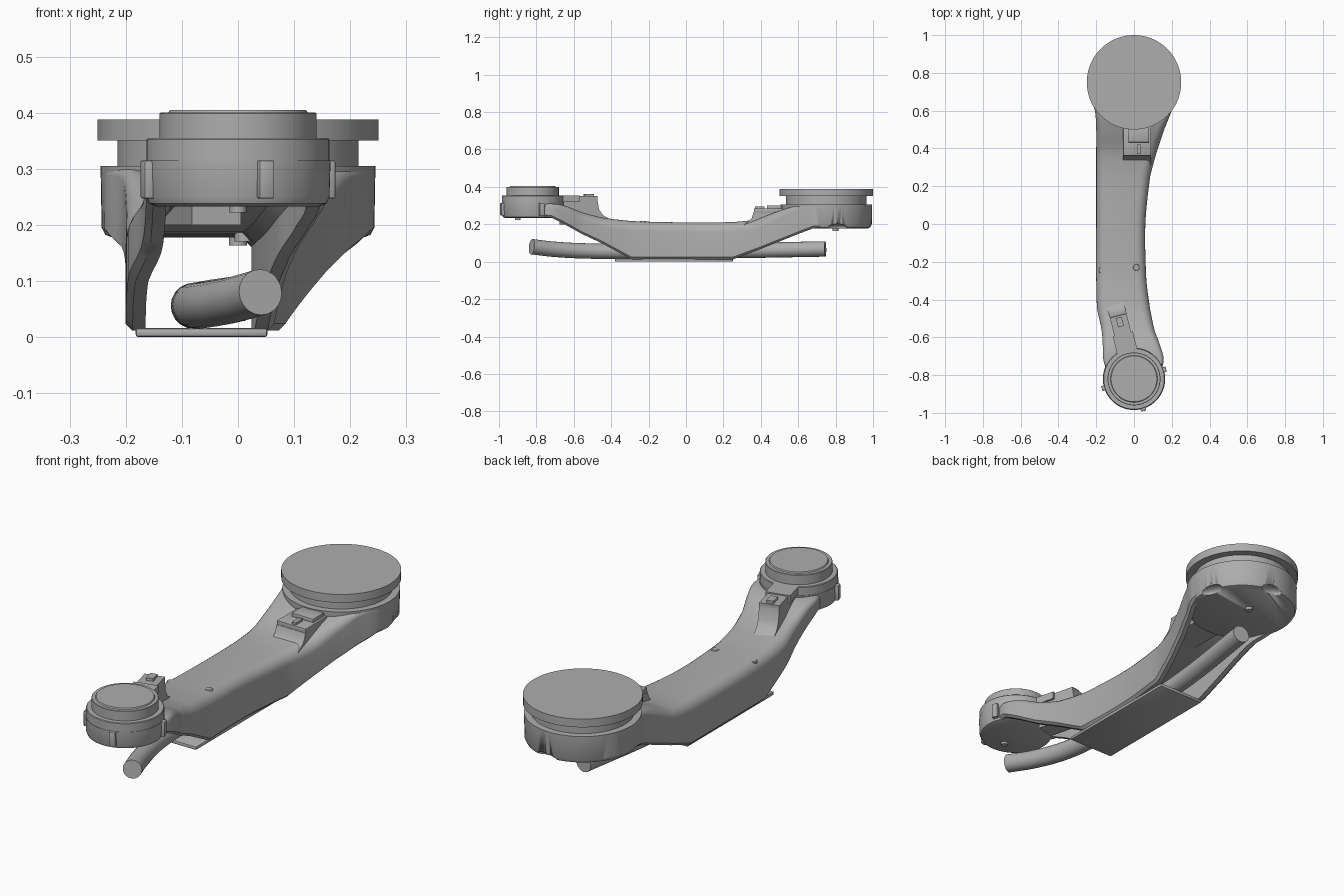
import bpy, bmesh, math
from mathutils import Vector, Matrix

if "Cube" in bpy.data.objects:
    bpy.data.objects.remove(bpy.data.objects["Cube"])

GREY = (0.42, 0.42, 0.42, 1)
grey = bpy.data.materials.new("plain_grey")
grey.use_nodes = True
grey.diffuse_color = GREY
grey.node_tree.nodes["Principled BSDF"].inputs["Base Color"].default_value = GREY

FRONT, BACK = (0, -0.82), (0, 0.75)


def finish(name, bm, angle=35):
    bmesh.ops.recalc_face_normals(bm, faces=bm.faces)
    mesh = bpy.data.meshes.new(name)
    bm.to_mesh(mesh)
    bm.free()
    ob = bpy.data.objects.new(name, mesh)
    bpy.context.collection.objects.link(ob)
    mesh.materials.append(grey)
    bpy.ops.object.select_all(action='DESELECT')
    ob.select_set(True)
    bpy.context.view_layer.objects.active = ob
    bpy.ops.object.shade_smooth_by_angle(angle=math.radians(angle))
    return ob


def skin(bm, rings):
    """Join closed rings of points and cap both ends."""
    loops = [[bm.verts.new(p) for p in ring] for ring in rings]
    n = len(loops[0])
    for a, b in zip(loops, loops[1:]):
        for i in range(n):
            j = (i + 1) % n
            bm.faces.new((a[i], a[j], b[j], b[i]))
    bm.faces.new(loops[0])
    bm.faces.new(loops[-1])


def lathe(name, centre, profile, sides=72):
    """Solid of revolution from (radius, z) pairs."""
    bm = bmesh.new()
    turns = [math.tau * i / sides for i in range(sides)]
    skin(bm, [[(centre[0] + r * math.cos(t), centre[1] + r * math.sin(t), z)
               for t in turns] for r, z in profile])
    return finish(name, bm)


def box(name, centre, size, turn=0, bevel=0.0):
    bm = bmesh.new()
    bmesh.ops.create_cube(bm, size=1)
    bmesh.ops.scale(bm, vec=size, verts=bm.verts)
    if bevel:
        bmesh.ops.bevel(bm, geom=bm.edges[:], offset=bevel, segments=2,
                        affect='EDGES', profile=0.5)
    bm.transform(Matrix.Translation(centre) @ Matrix.Rotation(turn, 4, 'Z'))
    return finish(name, bm)


def extrude_yz(name, profile, x0, x1, pivot=(0, 0), turn=0):
    """Side profile of (y, z) pairs given width along x, turned about a pivot."""
    bm = bmesh.new()
    skin(bm, [[(x, y, z) for y, z in profile] for x in (x0, x1)])
    p = Vector((*pivot, 0))
    bm.transform(Matrix.Translation(p) @ Matrix.Rotation(turn, 4, 'Z') @ Matrix.Translation(-p))
    return finish(name, bm)


# Hollow arm: stations of y, left x, right x, bottom z, top z, corner radius
STATIONS = [
    (-.80, -.14, .14, .24, .31, .02), (-.72, -.162, .157, .235, .31, .02),
    (-.65, -.165, .14, .2, .30, .03), (-.56, -.172, .108, .15, .265, .04),
    (-.45, -.195, .085, .098, .236, .05), (-.29, -.2, .065, .012, .217, .05),
    (0, -.2, .06, .012, .21, .05), (.25, -.2, .085, .012, .212, .05),
    (.38, -.2, .12, .06, .228, .05), (.5, -.2, .16, .108, .272, .04),
    (.6, -.207, .2, .148, .3, .02), (.68, -.235, .235, .178, .303, .015),
    (.75, -.24, .24, .182, .303, .015)]


def blend(a, b, c, d, t):
    """Smooth step between stations b and c."""
    out = []
    for p, q, r, s in zip(a, b, c, d):
        v = 0.5 * (2 * q + (r - p) * t + (2*p - 5*q + 4*r - s) * t*t + (3*q - p - 3*r + s) * t**3)
        out.append(v)
    out[0] = b[0] + (c[0] - b[0]) * t
    out[3] = b[3] + (c[3] - b[3]) * t
    return out


def channel(y, xl, xr, zb, zt, r):
    """Upside-down U section with rounded shoulders and feet."""
    wall, foot = 0.035, 0.012
    arc = [math.pi / 2 * k / 6 for k in range(7)]
    pts = [(xl + foot, zb), (xl, zb + foot)]
    pts += [(xl + r - r * math.cos(a), zt - r + r * math.sin(a)) for a in arc]
    pts += [(xr - r + r * math.sin(a), zt - r + r * math.cos(a)) for a in arc]
    pts += [(xr, zb + foot), (xr - foot, zb), (xr - wall, zb)]
    zi = zt - 0.03
    pts += [(xr - wall, zi - .02), (xr - wall - .02, zi), (xl + wall + .02, zi),
            (xl + wall, zi - .02), (xl + wall, zb)]
    return [(x, y, z) for x, z in pts]


rings = []
last = len(STATIONS) - 1
for i in range(last):
    quad = [STATIONS[min(max(k, 0), last)] for k in range(i - 1, i + 3)]
    rings += [channel(*blend(*quad, k / 5)) for k in range(5)]
rings.append(channel(*STATIONS[-1]))
bm = bmesh.new()
skin(bm, rings)
finish("arm_shell", bm, 40)

# Bottom cover plate
box("bottom_cover", (-.065, -.065, .008), (.235, .63, .016), bevel=.005)

# Large joint
housing = lathe("large_housing", BACK, [(.222, .177), (.236, .182), (.243, .195), (.245, .305)])
lathe("large_neck", BACK, [(.215, .30), (.215, .352)])
lathe("large_disc", BACK, [(.25, .35), (.25, .388)])
lathe("large_under_bolt", (.0, .8), [(.016, .163), (.016, .18)], 24)

# Scooped pockets in the lower rim of the large housing
for k, deg in enumerate((15, 85, 155)):
    bm = bmesh.new()
    bmesh.ops.create_uvsphere(bm, u_segments=24, v_segments=12, radius=1)
    bmesh.ops.scale(bm, vec=(.035, .055, .022), verts=bm.verts)
    a = math.radians(deg)
    bm.transform(Matrix.Translation((BACK[0] + .24 * math.cos(a), BACK[1] + .24 * math.sin(a), .18))
                 @ Matrix.Rotation(a, 4, 'Z'))
    cutter = finish(f"pocket_cutter_{k}", bm)
    cutter.hide_render = True
    cutter.hide_viewport = True
    cut = housing.modifiers.new("pocket", 'BOOLEAN')
    cut.object = cutter
    cut.solver = 'EXACT'

# Small joint
lathe("small_housing", FRONT, [(.145, .233), (.158, .238), (.163, .25), (.165, .315)])
lathe("small_collar", FRONT, [(.163, .314), (.163, .352), (.16, .355)])
lathe("small_cap", FRONT, [(.14, .354), (.14, .398), (.138, .4), (.124, .4), (.121, .405)])
lathe("small_under_bolt", (0, -.9), [(.015, .222), (.015, .24)], 24)

# Clamp lugs around the small joint
for k in range(4):
    a = math.radians(17 + 90 * k)
    box(f"clamp_lug_{k}", (FRONT[0] + .165 * math.cos(a), FRONT[1] + .165 * math.sin(a), .281),
        (.026, .028, .068), a, .003)

# Cable bracket at the large joint
extrude_yz("large_bracket_base",
           [(.3, .19), (.335, .216), (.352, .235), (.362, .265), (.53, .265), (.53, .19)], -.058, .09)
box("large_bracket_plate", (.017, .44, .274), (.148, .155, .022), bevel=.003)
box("large_bracket_step", (.025, .472, .29), (.11, .08, .022), bevel=.003)
box("large_bracket_tab", (.025, .395, .289), (.02, .05, .012))

# Cable bracket at the small joint, aimed at its centre
AIM = math.radians(14)
extrude_yz("small_bracket_base",
           [(-.36, .2), (-.41, .229), (-.445, .25), (-.465, .28), (-.475, .335), (-.66, .335), (-.66, .2)],
           -.045, .045, FRONT, AIM)
for name, y0, y1, half, top in (("outer_plate", -.58, -.475, .045, .35),
                                ("clip", -.535, -.485, .016, .362),
                                ("inner_plate", -.68, -.575, .055, .355)):
    extrude_yz("small_bracket_" + name, [(y0, .32), (y1, .32), (y1, top), (y0, top)],
               -half, half, FRONT, AIM)

# Buttons on top of the arm
for name, spot, z in (("left_button", (.012, -.23), .213), ("right_button", (-.17, -.245), .205)):
    lathe(name, spot, [(.018, .17), (.018, z), (.015, z + .004)], 24)

# Cable running through the arm
curve = bpy.data.curves.new("cable", 'CURVE')
curve.dimensions = '3D'
curve.bevel_depth = 0.041
curve.bevel_resolution = 8
curve.use_fill_caps = True
path = [(.04, -.825, .08), (-.01, -.7, .066), (-.06, -.52, .057), (-.078, -.3, .056),
        (-.07, 0, .056), (-.055, .3, .06), (0, .745, .068)]
spline = curve.splines.new('BEZIER')
spline.bezier_points.add(len(path) - 1)
for point, co in zip(spline.bezier_points, path):
    point.co = co
    point.handle_left_type = point.handle_right_type = 'AUTO'
curve.materials.append(grey)
cable = bpy.data.objects.new("cable", curve)
bpy.context.collection.objects.link(cable)
